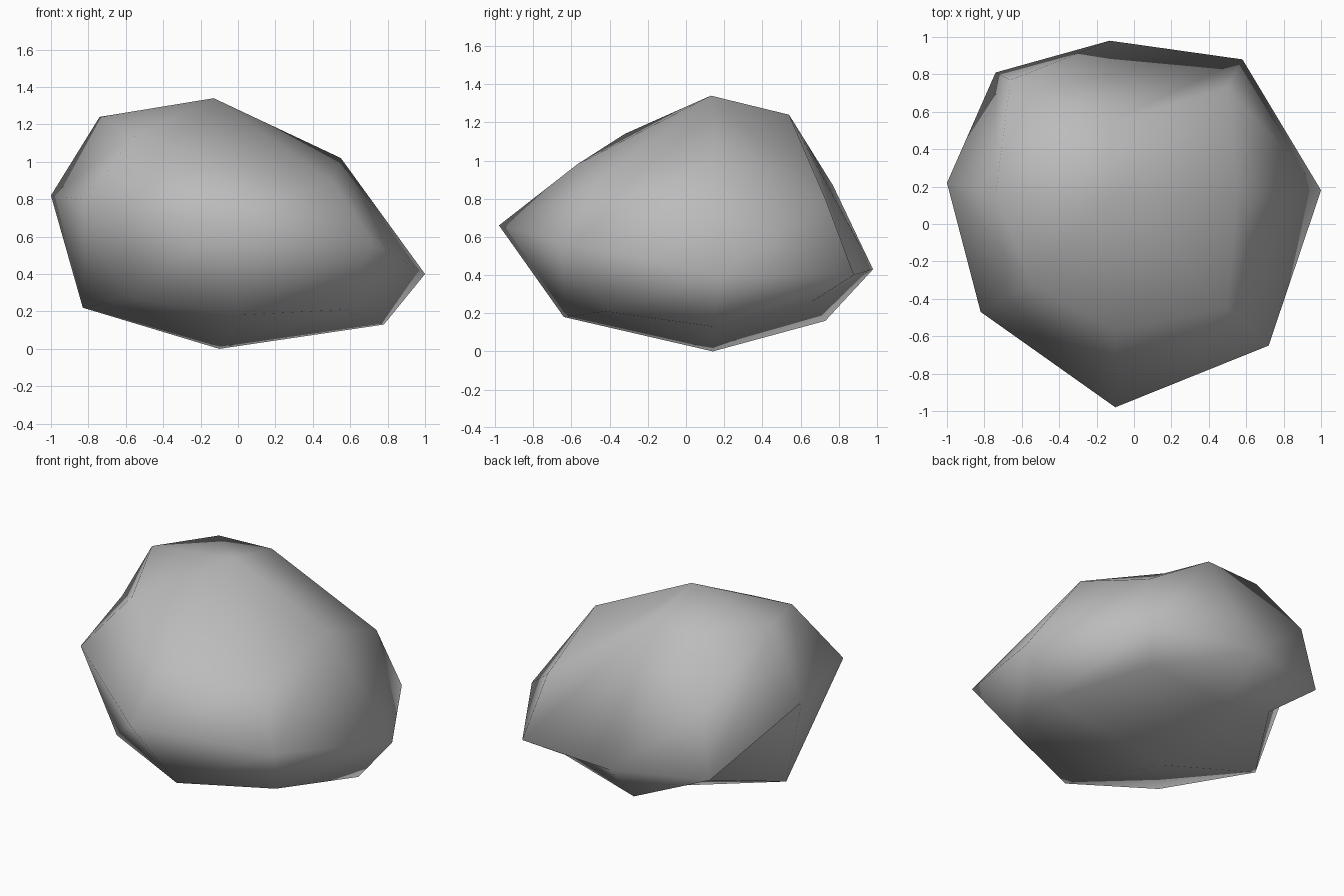
import bpy
import bmesh
from mathutils import Vector

default_cube = bpy.data.objects.get("Cube")
if default_cube:
    bpy.data.objects.remove(default_cube, do_unlink=True)


def flat_material(name, colour):
    material = bpy.data.materials.new(name)
    material.use_nodes = True
    material.diffuse_color = colour
    shader = next(n for n in material.node_tree.nodes if n.type == 'BSDF_PRINCIPLED')
    shader.inputs["Base Color"].default_value = colour
    shader.inputs["Roughness"].default_value = 0.9
    return material


# Three rough rings of the boulder, each starting at +x and turning towards +y
upper_ring = [(.55, .16, 1.02), (.5, .73, .8), (-.13, .54, 1.24), (-.66, .77, .87),
              (-.74, .16, 1.24), (-.55, -.32, 1.14), (-.1, -.57, .98), (.5, -.45, .9)]
middle_ring = [(1, .18, .4), (.58, .88, .4), (-.13, .98, .43), (-.74, .81, .46),
               (-1, .22, .82), (-.82, -.47, .8), (-.1, -.98, .66), (.72, -.65, .57)]
lower_ring = [(.78, .14, .13), (.42, .66, .26), (-.13, .73, .16), (-.55, .6, .33),
              (-.83, .14, .22), (-.57, -.45, .27), (0, -.64, .18), (.57, -.42, .21)]
crown_point = (-.13, .13, 1.34)
foot_point = (-.1, .14, 0)
# Raised shoulder that breaks the ring pattern at the back of the crown
shoulder_point = (-.51, .53, 1.23)


def add_ring(bm, points):
    return [bm.verts.new(Vector(point)) for point in points]


def bridge(bm, first, second):
    count = len(first)
    for i in range(count):
        j = (i + 1) % count
        bm.faces.new((first[i], first[j], second[j], second[i]))


def cap(bm, ring, tip):
    count = len(ring)
    for i in range(count):
        bm.faces.new((ring[i], ring[(i + 1) % count], tip))


# Boulder: bridge the rings, then close both ends with fans
bm = bmesh.new()
upper, middle, lower = [add_ring(bm, r) for r in (upper_ring, middle_ring, lower_ring)]
crown = bm.verts.new(crown_point)
foot = bm.verts.new(foot_point)
shoulder = bm.verts.new(shoulder_point)
bridge(bm, lower, middle)
bridge(bm, middle, upper)
cap(bm, lower, foot)

# The crown fan runs through the shoulder, which sits above one ring corner
corner = 3
before, after = upper[corner - 1], upper[corner + 1]
crown_ring = list(upper)
crown_ring[corner] = shoulder
cap(bm, crown_ring, crown)
bm.faces.new((before, upper[corner], shoulder))
bm.faces.new((upper[corner], after, shoulder))

bmesh.ops.recalc_face_normals(bm, faces=bm.faces[:])
for face in bm.faces:
    face.smooth = True

mesh = bpy.data.meshes.new("boulder")
bm.to_mesh(mesh)
bm.free()
mesh.materials.append(flat_material("stone grey", (.5, .5, .5, 1)))
boulder = bpy.data.objects.new("boulder", mesh)
bpy.context.collection.objects.link(boulder)
